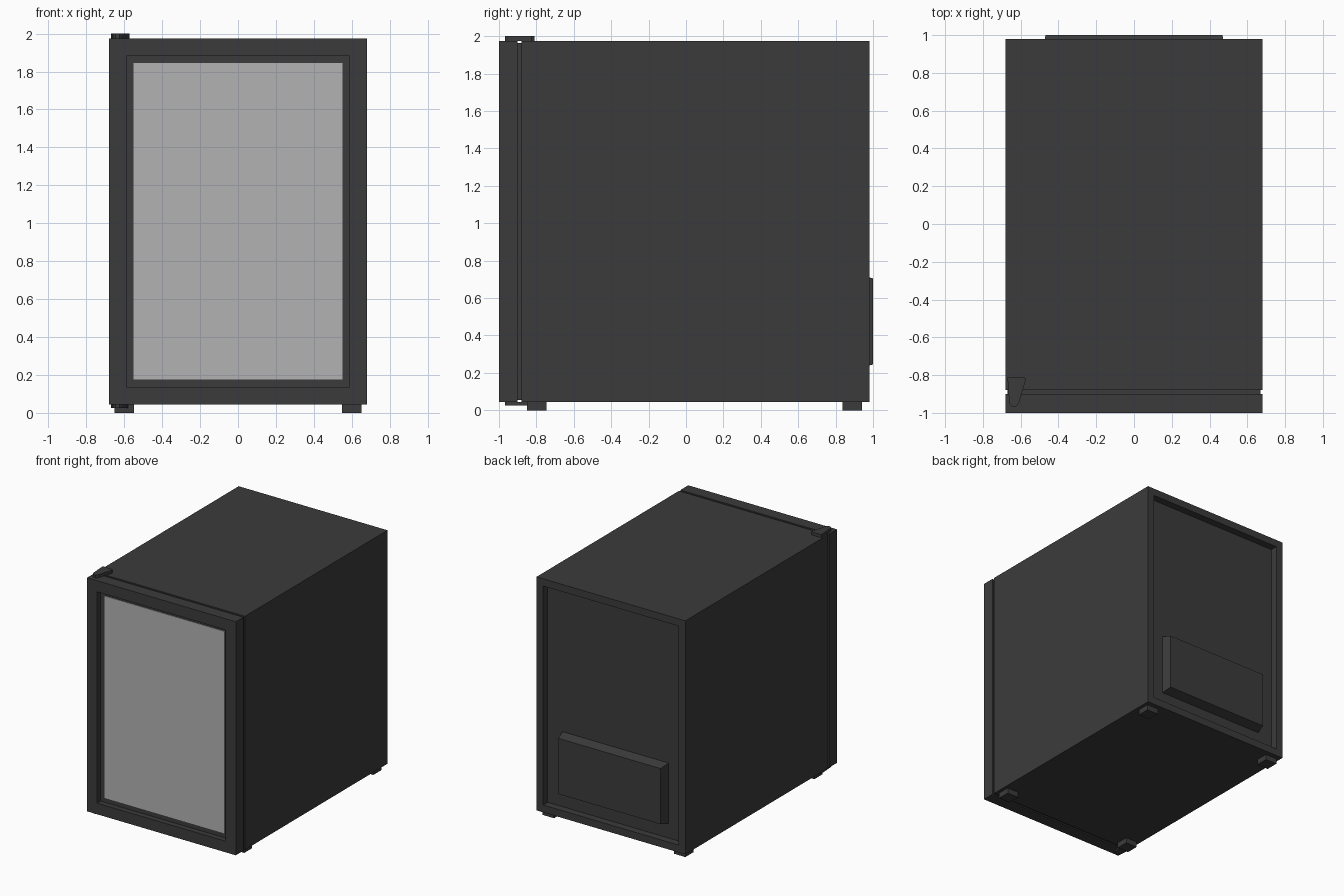
import bpy, bmesh
from mathutils import Vector

if "Cube" in bpy.data.objects:
    bpy.data.objects.remove(bpy.data.objects["Cube"], do_unlink=True)


def material(name, rgb):
    m = bpy.data.materials.new(name)
    m.use_nodes = True
    m.diffuse_color = (*rgb, 1)
    m.node_tree.nodes["Principled BSDF"].inputs["Base Color"].default_value = (*rgb, 1)
    return m


BLACK = material("charcoal black", (0.044, 0.044, 0.044))
GLASS = material("grey glass", (0.45, 0.45, 0.45))


def finish(name, bm, mat):
    bmesh.ops.recalc_face_normals(bm, faces=bm.faces)
    mesh = bpy.data.meshes.new(name)
    bm.to_mesh(mesh)
    bm.free()
    mesh.materials.append(mat)
    ob = bpy.data.objects.new(name, mesh)
    bpy.context.collection.objects.link(ob)
    return ob


def box_mesh(lo, hi):
    bm = bmesh.new()
    bmesh.ops.create_cube(bm, size=1)
    lo, hi = Vector(lo), Vector(hi)
    for v in bm.verts:
        v.co = (lo + hi) / 2 + v.co * (hi - lo)
    return bm


def box(name, lo, hi, mat=BLACK):
    return finish(name, box_mesh(lo, hi), mat)


def recessed_box(name, lo, hi, side, border, depth):
    """Box with a framed pocket sunk into its front (-1) or back (+1) face."""
    bm = box_mesh(lo, hi)
    bm.normal_update()
    face = next(f for f in bm.faces if f.normal.y * side > 0.9)
    bmesh.ops.inset_region(bm, faces=[face], thickness=border)
    floor = bmesh.ops.extrude_face_region(bm, geom=[face])["geom"]
    verts = [g for g in floor if isinstance(g, bmesh.types.BMVert)]
    bmesh.ops.translate(bm, verts=verts, vec=(0, -side * depth, 0))
    if face.is_valid:
        bm.faces.remove(face)
    return finish(name, bm, BLACK)


W, BOTTOM, TOP = 0.68, 0.045, 1.975

# Cabinet, door seal and framed door
recessed_box("cabinet", (-W, -0.88, BOTTOM), (W, 0.98, TOP), 1, 0.085, 0.06)
box("door_seal", (-0.67, -0.9, 0.055), (0.67, -0.88, 1.965))
recessed_box("door_frame", (-W, -1, BOTTOM), (W, -0.9, TOP), -1, 0.13, 0.045)
box("door_glass", (-0.55, -0.96, 0.175), (0.55, -0.955, 1.845), GLASS)

# Rear compressor cover with drafted sides
bm = box_mesh((-0.485, 0.92, 0.225), (0.485, 1.0, 0.725))
for v in bm.verts:
    if v.co.y > 0.96:
        v.co.x *= 0.965
        v.co.z += 0.02 if v.co.z < 0.4 else -0.02
finish("compressor_cover", bm, BLACK)

# Tapered hinge plates above and below the door
HINGE = [(-0.67, -0.81), (-0.58, -0.81), (-0.573, -0.825), (-0.61, -0.95),
         (-0.625, -0.968), (-0.645, -0.968), (-0.66, -0.95)]
for name, z, height in (("top_hinge", TOP, 0.025), ("bottom_hinge", 0.025, 0.02)):
    bm = bmesh.new()
    plate = bm.faces.new([bm.verts.new((x, y, z)) for x, y in HINGE])
    top = bmesh.ops.extrude_face_region(bm, geom=[plate], use_keep_orig=True)["geom"]
    bmesh.ops.translate(bm, vec=(0, 0, height),
                        verts=[g for g in top if isinstance(g, bmesh.types.BMVert)])
    finish(name, bm, BLACK)

# Four square feet
for x, side in ((-0.6, "right"), (0.6, "left")):
    for y, end in ((-0.798, "front"), (0.888, "back")):
        box(f"{end}_{side}_foot", (x - 0.052, y - 0.052, 0), (x + 0.052, y + 0.052, BOTTOM))
